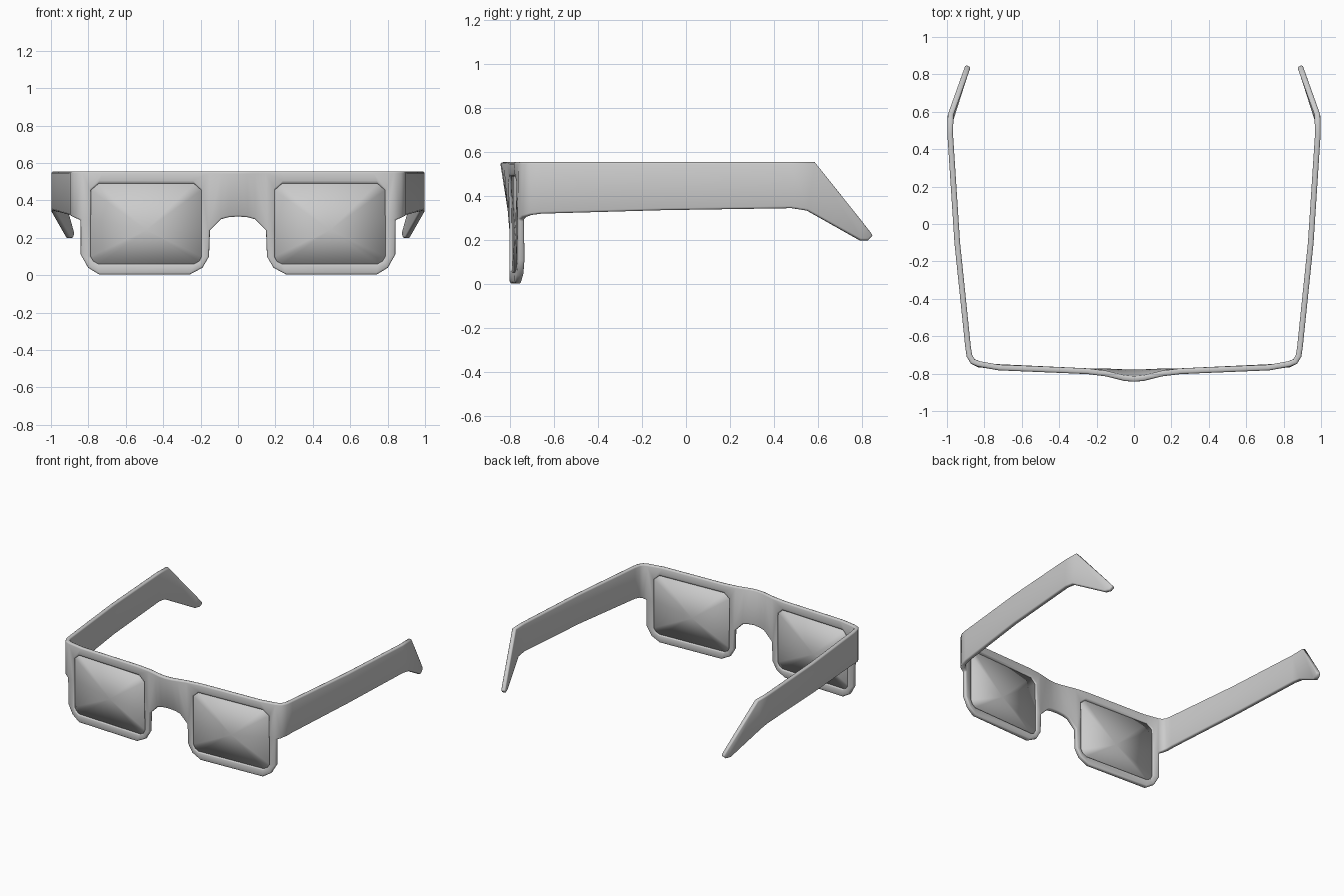
import bpy, bmesh
from mathutils import Vector

cube = bpy.data.objects.get("Cube")
if cube:
    bpy.data.objects.remove(cube, do_unlink=True)

grey = bpy.data.materials.new("plain_grey")
grey.use_nodes = True
GREY = (0.6, 0.6, 0.6, 1)
grey.diffuse_color = GREY
grey.node_tree.nodes["Principled BSDF"].inputs["Base Color"].default_value = GREY


def lerp_table(table, t):
    """Piecewise linear lookup in sorted (key, value) pairs."""
    if t <= table[0][0]:
        return table[0][1]
    for (a, u), (b, v) in zip(table, table[1:]):
        if t <= b:
            return u + (v - u) * (t - a) / (b - a)
    return table[-1][1]


# Plan shape of the front, the bridge bulge, and the plan shape of the arms
FRONT = [(0, -.79), (.25, -.787), (.72, -.768), (.83, -.748)]
BULGE = [(0, .04), (.05, .036), (.09, .026), (.15, .012), (.25, 0)]
ARM = [(-.735, .862), (-.705, .88), (-.66, .887), (-.1, .945),
       (.5, .984), (.58, .982), (.85, .885)]


def on_front(x, z):
    lean = max(0, (z - .3) / .255)
    return Vector((x, lerp_table(FRONT, x) - lerp_table(BULGE, x) * lean, z))


def on_arm(y, z):
    return Vector((lerp_table(ARM, y), y, z))


def finish(name, faces, thickness, bevel):
    """Half sheet -> mirrored, thickened, soft-edged object."""
    bm = bmesh.new()
    for f in faces:
        bm.faces.new([bm.verts.new(p) for p in f])
    bmesh.ops.remove_doubles(bm, verts=bm.verts, dist=.0005)
    bmesh.ops.recalc_face_normals(bm, faces=bm.faces)
    mesh = bpy.data.meshes.new(name)
    bm.to_mesh(mesh)
    bm.free()
    mesh.materials.append(grey)
    ob = bpy.data.objects.new(name, mesh)
    bpy.context.collection.objects.link(ob)
    ob.modifiers.new("mirror", 'MIRROR').use_clip = True
    solid = ob.modifiers.new("thickness", 'SOLIDIFY')
    solid.thickness, solid.offset, solid.use_even_offset = thickness, 0, True
    if bevel:
        soft = ob.modifiers.new("soft_edges", 'BEVEL')
        soft.width, soft.segments = bevel, 2
        soft.limit_method, soft.angle_limit = 'ANGLE', .9
    bpy.ops.object.select_all(action='DESELECT')
    ob.select_set(True)
    bpy.context.view_layer.objects.active = ob
    bpy.ops.object.shade_smooth_by_angle(angle=.9)
    return ob


TOP = .555

# Rim: matching outer and inner loops around one lens
outer = [(.15, TOP), (.25, TOP), (.72, TOP), (.83, TOP), (.84, .295), (.84, .11),
         (.80, .04), (.74, .003), (.26, .003), (.19, .04), (.155, .10), (.15, .24)]
inner = [(.195, .455), (.235, .49), (.745, .49), (.785, .455), (.787, .295), (.787, .10),
         (.772, .075), (.745, .06), (.235, .06), (.208, .075), (.195, .10), (.195, .24)]
out3 = [on_front(*p) for p in outer]
in3 = [on_front(*p) for p in inner]
n = len(outer)
faces = [(out3[i], out3[(i + 1) % n], in3[(i + 1) % n], in3[i]) for i in range(n)]

# Bridge: columns from the middle to the rim
columns = [(on_front(x, TOP), on_front(x, z))
           for x, z in [(0, .315), (.05, .311), (.09, .30)]]
columns.append((out3[0], out3[-1]))


def strip(cols):
    return [(a[0], b[0], b[1], a[1]) for a, b in zip(cols, cols[1:])]


faces += strip(columns)

# Arm: columns of top and bottom points, ending in the sloped ear hook
arm = [(out3[3], out3[4])]
for y, z in [(-.735, .305), (-.705, .315), (-.66, .321), (-.1, .337), (.48, .346)]:
    arm.append((on_arm(y, TOP), on_arm(y, z)))
for top, bottom in [((.585, TOP), (.55, .335)), ((.80, .284), (.79, .20)),
                    ((.848, .222), (.825, .20))]:
    arm.append((on_arm(*top), on_arm(*bottom)))
faces += strip(arm)

finish("spectacle_frame", faces, .03, .009)

# Lenses: thin panes set inside the rims
lens = [on_front(x, z) for x, z in inner]
mid = sum(lens, Vector()) / n
edge = [mid + (p - mid) * 1.02 for p in lens]
finish("lenses", [(mid, edge[i], edge[(i + 1) % n]) for i in range(n)], .008, 0)
